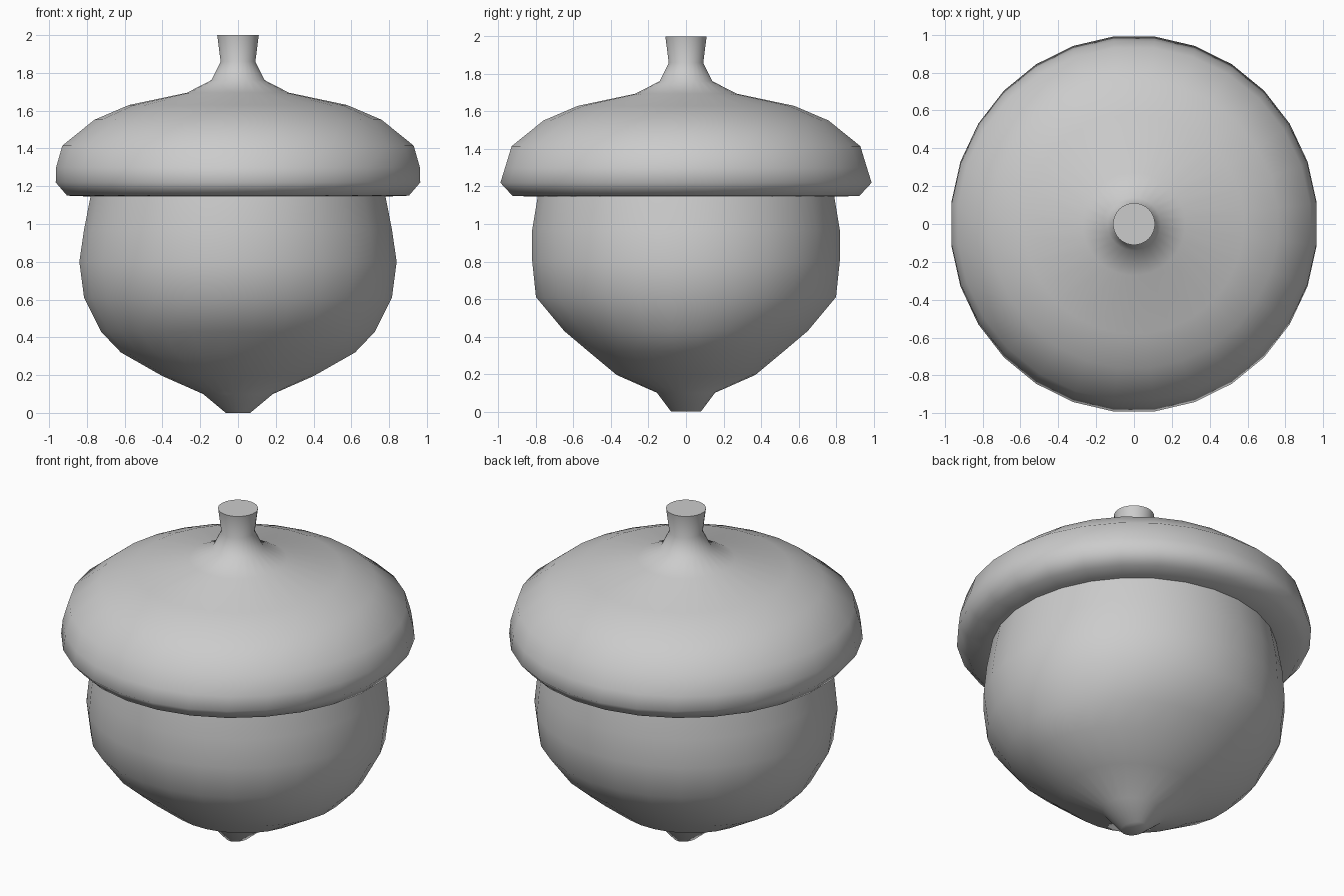
import bpy, bmesh, math

if "Cube" in bpy.data.objects:
    bpy.data.objects.remove(bpy.data.objects["Cube"])

SIDES = 28


def lathe(name, rings, cap_first=False, cap_last=False):
    """Stack elliptical rings (rx, ry, z) into one smooth skin."""
    bm = bmesh.new()
    fit = 1 / math.cos(math.pi / SIDES)  # flats land on the axis extents
    loops = []
    for rx, ry, z in rings:
        loop = []
        for i in range(SIDES):
            a = 2 * math.pi * (i + 0.5) / SIDES
            loop.append(bm.verts.new((rx * fit * math.cos(a), ry * fit * math.sin(a), z)))
        loops.append(loop)
    for lo, hi in zip(loops, loops[1:]):
        for i in range(SIDES):
            j = (i + 1) % SIDES
            bm.faces.new((lo[i], lo[j], hi[j], hi[i]))
    if cap_first:
        bm.faces.new(loops[0][::-1])
    if cap_last:
        bm.faces.new(loops[-1])
    mesh = bpy.data.meshes.new(name)
    bm.to_mesh(mesh)
    bm.free()
    obj = bpy.data.objects.new(name, mesh)
    bpy.context.collection.objects.link(obj)
    bpy.ops.object.select_all(action='DESELECT')
    obj.select_set(True)
    bpy.context.view_layer.objects.active = obj
    bpy.ops.object.shade_smooth_by_angle(angle=math.radians(60))
    return obj


# Nut body with pointed tip, open where it is hidden under the cap
lathe("nut", [
    (0.065, 0.08, 0.0), (0.185, 0.155, 0.10), (0.40, 0.37, 0.195),
    (0.62, 0.52, 0.32), (0.725, 0.65, 0.43), (0.815, 0.80, 0.61),
    (0.84, 0.82, 0.80), (0.815, 0.82, 0.97), (0.78, 0.79, 1.15),
], cap_first=True)

# Cap with rolled rim, flowing up into the stem
lathe("cap_and_stem", [
    (0.77, 0.78, 1.145), (0.905, 0.925, 1.15), (0.965, 0.99, 1.22),
    (0.963, 0.965, 1.30), (0.93, 0.93, 1.415), (0.76, 0.76, 1.552),
    (0.577, 0.577, 1.63), (0.27, 0.27, 1.695), (0.14, 0.14, 1.762),
    (0.092, 0.092, 1.86), (0.11, 0.11, 2.0),
], cap_last=True)
